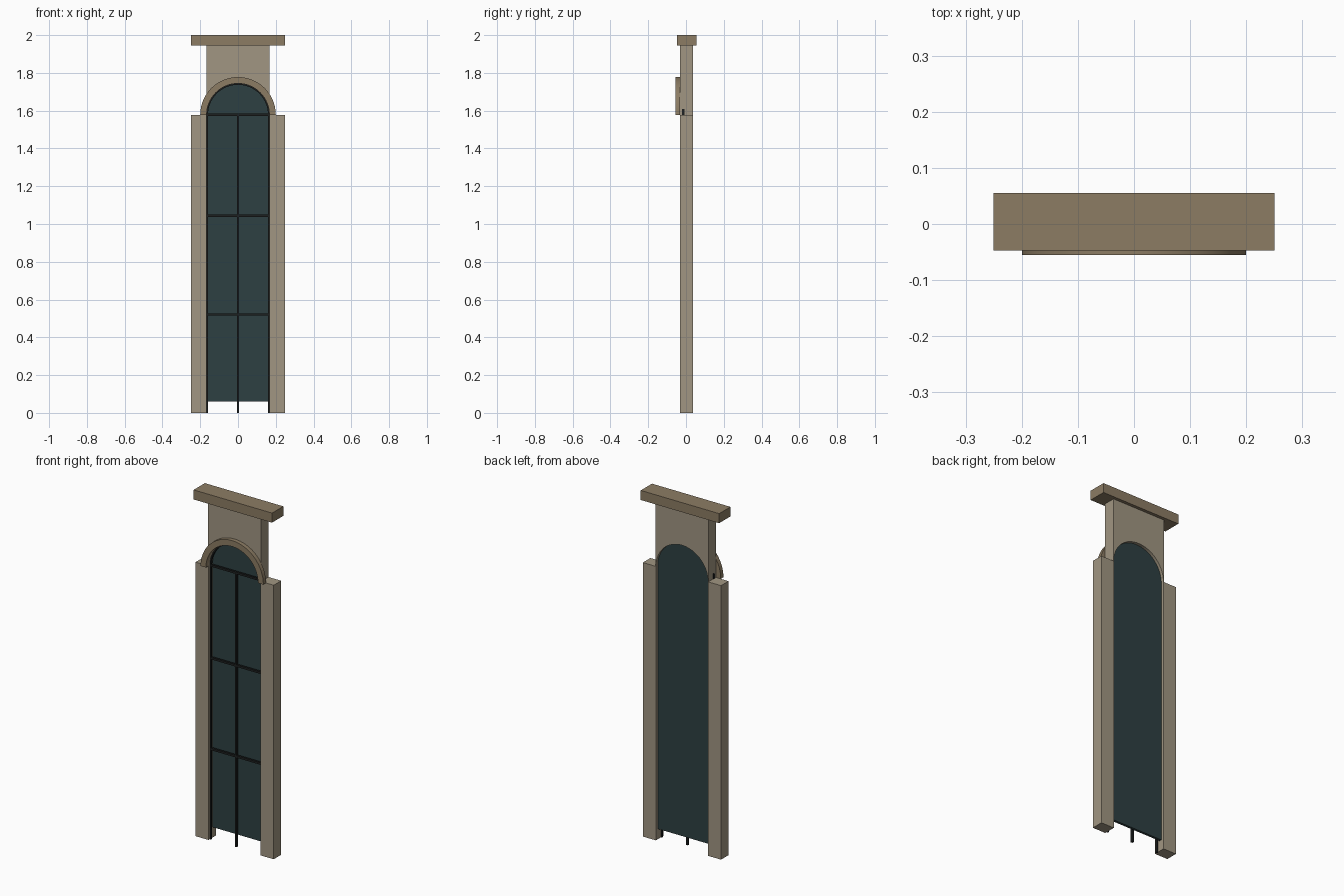
import bpy, bmesh
from math import pi, cos, sin, radians

if "Cube" in bpy.data.objects:
    bpy.data.objects.remove(bpy.data.objects["Cube"])

SPRING = 1.578      # height where the arch starts
R = 0.166           # opening half width / arch radius
SEG = 32


def material(name, rgb):
    m = bpy.data.materials.new(name)
    m.diffuse_color = (*rgb, 1)
    m.use_nodes = True
    m.node_tree.nodes["Principled BSDF"].inputs["Base Color"].default_value = m.diffuse_color
    return m


STONE = material("stone", (0.356, 0.305, 0.223))
TRIM = material("trim_stone", (0.262, 0.202, 0.127))
GLASS = material("dark_glass", (0.027, 0.051, 0.054))
IRON = material("iron", (0.012, 0.014, 0.014))


def arc(r):
    """Half circle from right to left over the spring line."""
    return [(r * cos(pi * i / SEG), SPRING + r * sin(pi * i / SEG)) for i in range(SEG + 1)]


def extrude_profile(name, pts, y0, y1, mat, smooth=False):
    """Extrude an x-z outline from y0 to y1."""
    bm = bmesh.new()
    face = bm.faces.new([bm.verts.new((x, y0, z)) for x, z in pts])
    res = bmesh.ops.extrude_face_region(bm, geom=[face])
    verts = [v for v in res["geom"] if isinstance(v, bmesh.types.BMVert)]
    bmesh.ops.translate(bm, verts=verts, vec=(0, y1 - y0, 0))
    bmesh.ops.recalc_face_normals(bm, faces=bm.faces)
    me = bpy.data.meshes.new(name)
    bm.to_mesh(me)
    bm.free()
    me.materials.append(mat)
    ob = bpy.data.objects.new(name, me)
    bpy.context.collection.objects.link(ob)
    if smooth:
        bpy.ops.object.select_all(action='DESELECT')
        ob.select_set(True)
        bpy.context.view_layer.objects.active = ob
        bpy.ops.object.shade_smooth_by_angle(angle=radians(30))
    return ob


def box(name, x0, x1, y0, y1, z0, z1, mat):
    return extrude_profile(name, [(x0, z0), (x1, z0), (x1, z1), (x0, z1)], y0, y1, mat)


def ring(name, r_in, r_out, y0, y1, mat):
    return extrude_profile(name, arc(r_out) + arc(r_in)[::-1], y0, y1, mat, True)


# side posts and the iron bars along them
for side, s in (("left", -1), ("right", 1)):
    x0, x1 = sorted((s * R, s * 0.249))
    box(side + "_post", x0, x1, -0.031, 0.037, 0, SPRING, STONE)
    b0, b1 = sorted((s * 0.159, s * 0.171))
    box(side + "_frame_bar", b0, b1, -0.02, -0.008, 0, SPRING, IRON)

# wall above the opening, cut by the arch
W = 0.168
extrude_profile("arch_wall", [(W, SPRING), (W, 1.945), (-W, 1.945), (-W, SPRING)] + arc(R)[::-1],
                -0.031, 0.037, STONE, True)

# cap slab and raised arch moulding
box("cap_slab", -0.25, 0.25, -0.047, 0.055, 1.945, 2.0, TRIM)
ring("arch_moulding", R, 0.2, -0.055, -0.031, TRIM)

# glass pane
extrude_profile("glass_pane", [(-R, 0.06), (R, 0.06)] + arc(R), 0.006, 0.02, GLASS, True)

# iron glazing bars
ring("arch_frame_bar", 0.159, 0.171, -0.02, -0.008, IRON)
box("centre_mullion", -0.006, 0.006, -0.02, -0.008, 0, SPRING, IRON)
for i, z in enumerate((0.521, 1.044, SPRING)):
    box(f"cross_bar_{i + 1}", -R, R, -0.02, -0.008, z - 0.006, z + 0.006, IRON)
